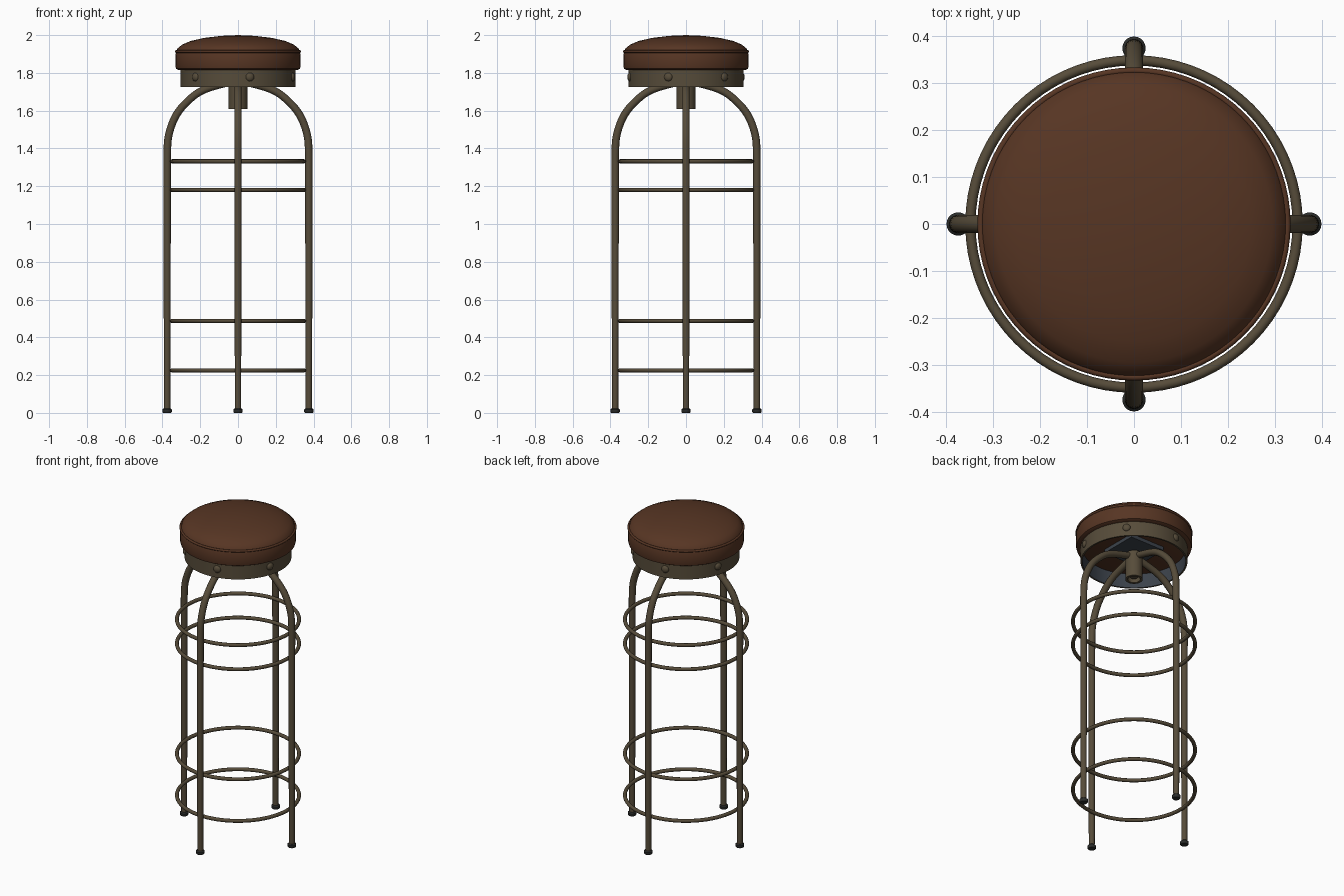
import bpy, bmesh, math
from mathutils import Matrix, Vector

if "Cube" in bpy.data.objects:
    bpy.data.objects.remove(bpy.data.objects["Cube"], do_unlink=True)


def material(name, rgb):
    m = bpy.data.materials.new(name)
    m.use_nodes = True
    m.diffuse_color = (*rgb, 1)
    bsdf = m.node_tree.nodes["Principled BSDF"]
    bsdf.inputs["Base Color"].default_value = (*rgb, 1)
    bsdf.inputs["Roughness"].default_value = 0.6
    return m


leather = material("brown leather", (0.095, 0.036, 0.017))
metal = material("aged bronze metal", (0.094, 0.072, 0.042))
rubber = material("dark rubber", (0.025, 0.027, 0.025))
steel = material("dark slate steel", (0.045, 0.055, 0.07))


def finish(name, bm, mat, angle=40):
    bmesh.ops.remove_doubles(bm, verts=bm.verts, dist=1e-5)
    bmesh.ops.recalc_face_normals(bm, faces=bm.faces)
    me = bpy.data.meshes.new(name)
    bm.to_mesh(me)
    bm.free()
    me.materials.append(mat)
    ob = bpy.data.objects.new(name, me)
    bpy.context.collection.objects.link(ob)
    bpy.ops.object.select_all(action="DESELECT")
    bpy.context.view_layer.objects.active = ob
    ob.select_set(True)
    bpy.ops.object.shade_smooth_by_angle(angle=math.radians(angle))
    return ob


def lathe(name, profile, mat, steps=64, place=Matrix()):
    """Spin a (radius, height) profile round z."""
    bm = bmesh.new()
    vs = [bm.verts.new((r, 0, z)) for r, z in profile]
    es = [bm.edges.new(pair) for pair in zip(vs, vs[1:])]
    bmesh.ops.spin(bm, geom=vs + es, cent=(0, 0, 0), axis=(0, 0, 1),
                   angle=math.tau, steps=steps)
    bmesh.ops.transform(bm, matrix=place, verts=bm.verts)
    return finish(name, bm, mat)


def ring(name, radius, z, tube, mat):
    pts = [(radius + tube * math.cos(a), z + tube * math.sin(a))
           for a in [math.tau * i / 12 for i in range(13)]]
    return lathe(name, pts, mat, 72)


def smooth_path(points, cuts=5):
    """Catmull-Rom through the points."""
    p = [points[0], *points, points[-1]]
    out = []
    for a, b, c, d in zip(p, p[1:], p[2:], p[3:]):
        for i in range(cuts):
            t = i / cuts
            out.append(0.5 * (2 * b + (c - a) * t + (2 * a - 5 * b + 4 * c - d) * t * t
                              + (3 * b - a - 3 * c + d) * t ** 3))
    return out + [points[-1]]


def tube_leg(name, turn, mat):
    """Round tube following the leg path in the xz plane, turned round z."""
    bend = [(0.375, 1.36), (0.367, 1.47), (0.325, 1.58), (0.25, 1.665),
            (0.17, 1.715), (0.03, 1.755)]
    path = [Vector((0.375, 0, 0.01))] + smooth_path([Vector((x, 0, z)) for x, z in bend])
    bm = bmesh.new()
    rows = []
    for i, p in enumerate(path):
        tangent = (path[min(i + 1, len(path) - 1)] - path[max(i - 1, 0)]).normalized()
        side = Vector((0, 1, 0))
        normal = side.cross(tangent)
        r = 0.017 if i == 0 else 0.02
        rows.append([bm.verts.new(p + r * (math.cos(a) * normal + math.sin(a) * side))
                     for a in [math.tau * k / 14 for k in range(14)]])
    for lo, hi in zip(rows, rows[1:]):
        for k in range(14):
            n = (k + 1) % 14
            bm.faces.new((lo[k], lo[n], hi[n], hi[k]))
    bm.faces.new(rows[0])
    bm.faces.new(rows[-1])
    bmesh.ops.rotate(bm, cent=(0, 0, 0), matrix=Matrix.Rotation(turn, 3, "Z"), verts=bm.verts)
    return finish(name, bm, mat)


# Seat cushion with a domed top and a stitched edge
lathe("seat_cushion", [(0, 1.815), (0.315, 1.815), (0.328, 1.822), (0.332, 1.84),
                       (0.332, 1.895), (0.326, 1.912), (0.32, 1.93), (0.295, 1.95),
                       (0.25, 1.969), (0.18, 1.985), (0.09, 1.996), (0, 2.0)], leather, 72)
ring("seat_piping", 0.327, 1.913, 0.007, leather)

# Metal band under the cushion, with its inner lining
lathe("seat_band", [(0.295, 1.725), (0.305, 1.725), (0.305, 1.818), (0.295, 1.818)], metal, 72)
lathe("band_lining", [(0.295, 1.725), (0.295, 1.815)], steel, 72)

# Mounting plate under the seat
bm = bmesh.new()
bmesh.ops.create_cube(bm, size=1, matrix=Matrix.Translation((0, 0, 1.805))
                      @ Matrix.Diagonal((0.24, 0.24, 0.025, 1)))
finish("mounting_plate", bm, steel)

# Six rivets round the band
dome = [(0.023 * math.cos(a), 0.014 * math.sin(a))
        for a in [math.pi / 2 * i / 5 for i in range(6)]]
for i in range(6):
    turn = math.radians(-78 + 60 * i)
    place = (Matrix.Rotation(turn, 4, "Z") @ Matrix.Translation((0.303, 0, 1.778))
             @ Matrix.Rotation(math.pi / 2, 4, "Y"))
    lathe(f"rivet_{i + 1}", dome, metal, 16, place)

# Centre hub with the height screw inside
lathe("hub", [(0, 1.775), (0.05, 1.775), (0.05, 1.61), (0.036, 1.61),
              (0.036, 1.66), (0, 1.66)], metal, 32)
lathe("height_screw", [(0, 1.625), (0.022, 1.625), (0.022, 1.8), (0, 1.8)], metal, 20)

# Legs and feet
for i, label in enumerate(("left", "back", "right", "front")):
    turn = math.pi / 2 * i
    tube_leg(f"{label}_leg", turn, metal)
    spot = Matrix.Rotation(turn, 4, "Z") @ Matrix.Translation((0.375, 0, 0))
    lathe(f"{label}_foot", [(0, 0), (0.021, 0), (0.025, 0.005), (0.025, 0.018),
                            (0.019, 0.024), (0, 0.024)], rubber, 20, spot)

# Foot rings
for name, z in (("lowest", 0.225), ("lower", 0.487), ("upper", 1.18), ("highest", 1.332)):
    ring(f"{name}_ring", 0.349, z, 0.011, metal)
